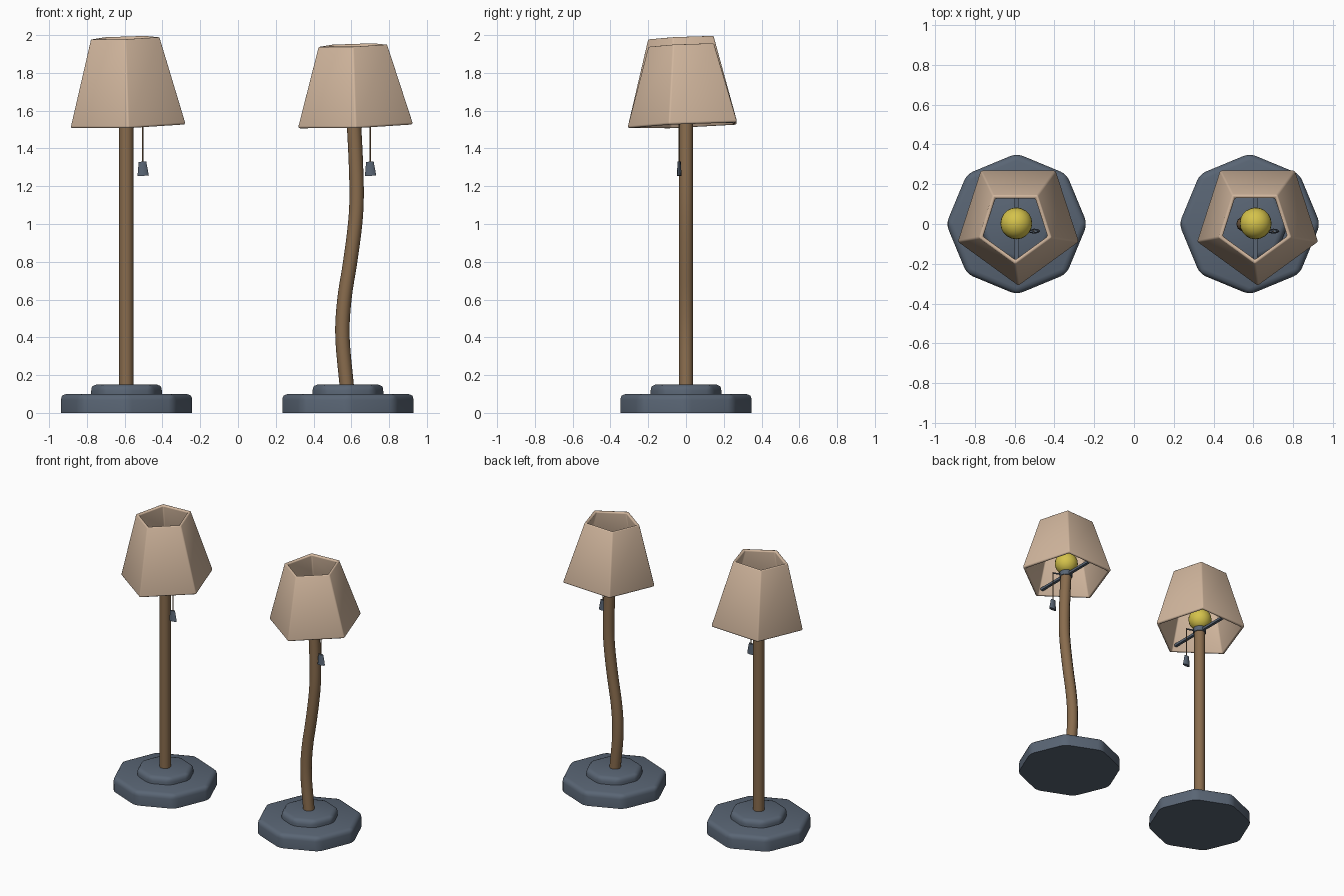
import bpy, bmesh, math
from mathutils import Vector

if "Cube" in bpy.data.objects:
    bpy.data.objects.remove(bpy.data.objects["Cube"], do_unlink=True)


def material(name, rgb):
    m = bpy.data.materials.new(name)
    m.use_nodes = True
    m.diffuse_color = (*rgb, 1)
    m.node_tree.nodes["Principled BSDF"].inputs["Base Color"].default_value = (*rgb, 1)
    return m


SLATE = material("slate metal", (0.10, 0.13, 0.175))
WOOD = material("brown wood", (0.25, 0.15, 0.075))
FABRIC = material("tan fabric", (0.64, 0.47, 0.34))
GLOW = material("yellow bulb", (0.66, 0.54, 0.07))


def add_object(name, bm, mat, location=(0, 0, 0), angle=35):
    bmesh.ops.recalc_face_normals(bm, faces=bm.faces)
    mesh = bpy.data.meshes.new(name)
    bm.to_mesh(mesh)
    bm.free()
    mesh.materials.append(mat)
    ob = bpy.data.objects.new(name, mesh)
    bpy.context.collection.objects.link(ob)
    ob.location = location
    bpy.ops.object.select_all(action="DESELECT")
    ob.select_set(True)
    bpy.context.view_layer.objects.active = ob
    bpy.ops.object.shade_smooth_by_angle(angle=math.radians(angle))
    return ob


def ring(bm, center, radius, sides, start=0.0):
    angles = [start + math.tau * i / sides for i in range(sides)]
    return [bm.verts.new(Vector(center) + Vector((radius * math.cos(a), radius * math.sin(a), 0)))
            for a in angles]


def loft(rings, capped=True):
    """Skin a list of (center, radius) rings."""
    def build(sides, start=0.0):
        bm = bmesh.new()
        loops = [ring(bm, c, r, sides, start) for c, r in rings]
        for low, high in zip(loops, loops[1:]):
            for i in range(sides):
                j = (i + 1) % sides
                bm.faces.new((low[i], low[j], high[j], high[i]))
        if capped:
            bm.faces.new(loops[0])
            bm.faces.new(loops[-1])
        return bm
    return build


def base_tier(name, x, radius, bottom, top):
    # octagonal slab, rounded everywhere except the underside
    bm = loft([((0, 0, bottom), radius), ((0, 0, top), radius)])(8)
    edges = [e for e in bm.edges if max(v.co.z for v in e.verts) > bottom + 0.01]
    bmesh.ops.bevel(bm, geom=edges, offset=0.032, segments=3, profile=0.5, affect="EDGES")
    add_object(name, bm, SLATE, (x, 0, 0), angle=40)


def smooth_path(points, steps=4):
    """Catmull-Rom points through the given (x, z) pairs."""
    pts = [Vector((x, 0, z)) for x, z in points]
    ext = [2 * pts[0] - pts[1]] + pts + [2 * pts[-1] - pts[-2]]
    out = []
    for a, b, c, d in zip(ext, ext[1:], ext[2:], ext[3:]):
        for k in range(steps):
            t = k / steps
            out.append(0.5 * (2 * b + (c - a) * t + (2 * a - 5 * b + 4 * c - d) * t ** 2
                              + (3 * b - a - 3 * c + d) * t ** 3))
    return out + [pts[-1]]


def lamp(label, base_x, head_x, pole_points, shade_height):
    # stepped base
    base_tier(label + "_base", base_x, 0.355, 0, 0.1)
    base_tier(label + "_base_step", base_x, 0.195, 0.09, 0.15)

    # pole
    path = smooth_path(pole_points)
    add_object(label + "_pole", loft([(p, 0.038) for p in path])(10), WOOD, angle=50)

    # bulb
    bm = bmesh.new()
    bmesh.ops.create_uvsphere(bm, u_segments=20, v_segments=12, radius=0.08)
    add_object(label + "_bulb", bm, GLOW, (head_x, 0.003, 1.635))

    # five-sided shade, slightly tilted
    bm = loft([((0, 0, 0), 0.322), ((0, 0, shade_height), 0.192)], capped=False)(5, math.radians(54))
    shade = add_object(label + "_shade", bm, FABRIC, (head_x + 0.01, 0.01, 1.525))
    shade.rotation_euler = (math.radians(2.5), math.radians(-1.9), 0)
    solid = shade.modifiers.new("thickness", "SOLIDIFY")
    solid.thickness = 0.02
    solid.offset = -1
    solid.use_even_offset = True
    bevel = shade.modifiers.new("soft edges", "BEVEL")
    bevel.width = 0.008
    bevel.segments = 2

    # bar across the shade, and collar on the pole
    bm = bmesh.new()
    bmesh.ops.create_cube(bm, size=1)
    bmesh.ops.scale(bm, verts=bm.verts, vec=(0.02, 0.51, 0.018))
    add_object(label + "_shade_bar", bm, SLATE, (head_x, -0.005, 1.545))
    bm = loft([((0, 0, 1.53), 0.045), ((0, 0, 1.565), 0.045)])(10)
    add_object(label + "_collar", bm, SLATE, (head_x, 0, 0), angle=50)

    # pull switch: arm, cord and flat handle
    pull_x, pull_y = head_x + 0.088, -0.036
    bm = loft([((0, 0, 0), 0.006), ((0, 0, math.hypot(0.088, 0.036)), 0.006)])(6)
    arm = add_object(label + "_pull_arm", bm, SLATE, (head_x, 0, 1.545))
    arm.rotation_euler = (0, math.pi / 2, math.atan2(-0.036, 0.088))
    bm = loft([((0, 0, 1.32), 0.004), ((0, 0, 1.55), 0.004)])(6)
    add_object(label + "_pull_cord", bm, WOOD, (pull_x, pull_y, 0))
    bm = loft([((0, 0, -0.038), 0.03), ((0, 0, 0.037), 0.02)])(8)
    bmesh.ops.scale(bm, verts=bm.verts, vec=(1, 0.42, 1))
    handle = add_object(label + "_pull_handle", bm, SLATE, (pull_x, pull_y, 1.293), angle=50)
    handle.rotation_euler = (0, math.radians(-3), 0)


lamp("straight_lamp", -0.59, -0.592, [(-0.592, 0.13), (-0.592, 1.56)], 0.464)
lamp("bent_lamp", 0.582, 0.612,
     [(0.577, 0.13), (0.553, 0.4), (0.563, 0.6), (0.594, 0.8), (0.62, 1.0),
      (0.628, 1.15), (0.623, 1.35), (0.612, 1.56)], 0.425)
